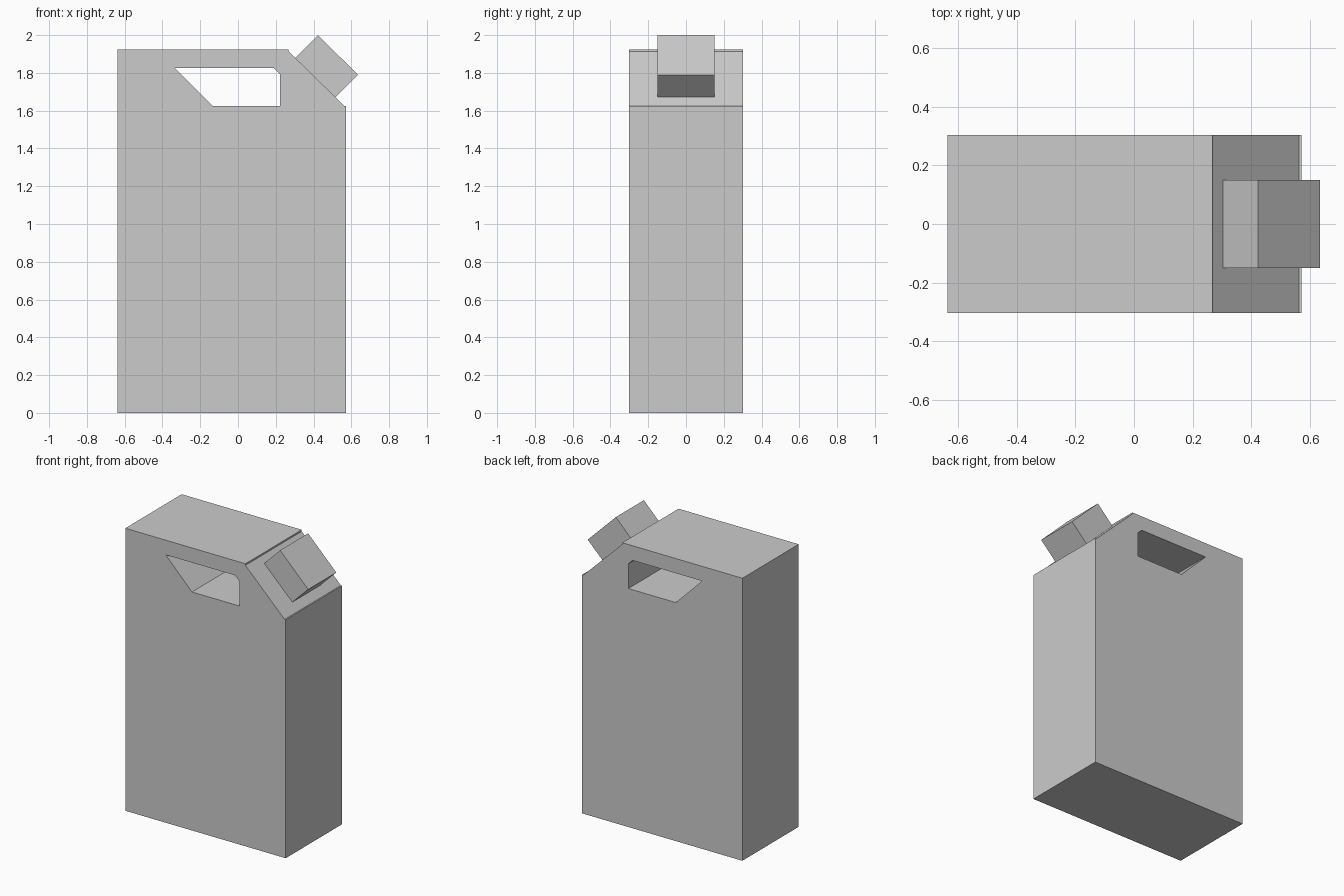
import bpy, bmesh
from mathutils import Vector

if "Cube" in bpy.data.objects:
    bpy.data.objects.remove(bpy.data.objects["Cube"])

grey = bpy.data.materials.new("plain grey")
grey.diffuse_color = (0.6, 0.6, 0.6, 1)
grey.use_nodes = True
grey.node_tree.nodes["Principled BSDF"].inputs["Base Color"].default_value = grey.diffuse_color


def prism(name, loops, half_depth):
    """Fill x-z outlines (first outer, then holes) and extrude them along y."""
    bm = bmesh.new()
    edges = []
    for pts in loops:
        vs = [bm.verts.new((x, -half_depth, z)) for x, z in pts]
        edges += [bm.edges.new((a, b)) for a, b in zip(vs, vs[1:] + vs[:1])]
    bmesh.ops.triangle_fill(bm, edges=edges, use_beauty=True, normal=Vector((0, -1, 0)))
    ext = bmesh.ops.extrude_face_region(bm, geom=bm.faces[:], use_keep_orig=True)
    moved = [g for g in ext["geom"] if isinstance(g, bmesh.types.BMVert)]
    bmesh.ops.translate(bm, verts=moved, vec=(0, 2 * half_depth, 0))
    bmesh.ops.recalc_face_normals(bm, faces=bm.faces[:])
    mesh = bpy.data.meshes.new(name)
    bm.to_mesh(mesh)
    bm.free()
    mesh.materials.append(grey)
    obj = bpy.data.objects.new(name, mesh)
    bpy.context.collection.objects.link(obj)
    return obj


# Can body: sloped shoulder with tiny lips, and the grip opening
outline = [(-0.637, 0), (0.572, 0), (0.572, 1.625), (0.563, 1.625),
           (0.268, 1.914), (0.268, 1.925), (-0.637, 1.925)]
grip = [(-0.333, 1.825), (0.19, 1.825), (0.222, 1.794),
        (0.222, 1.625), (-0.135, 1.625)]
prism("can_body", [outline, grip], 0.303)

# Square cap standing on the sloped shoulder
cap = [(0.302, 1.878), (0.514, 1.67), (0.635, 1.79), (0.423, 2.0)]
prism("cap", [cap], 0.151)
